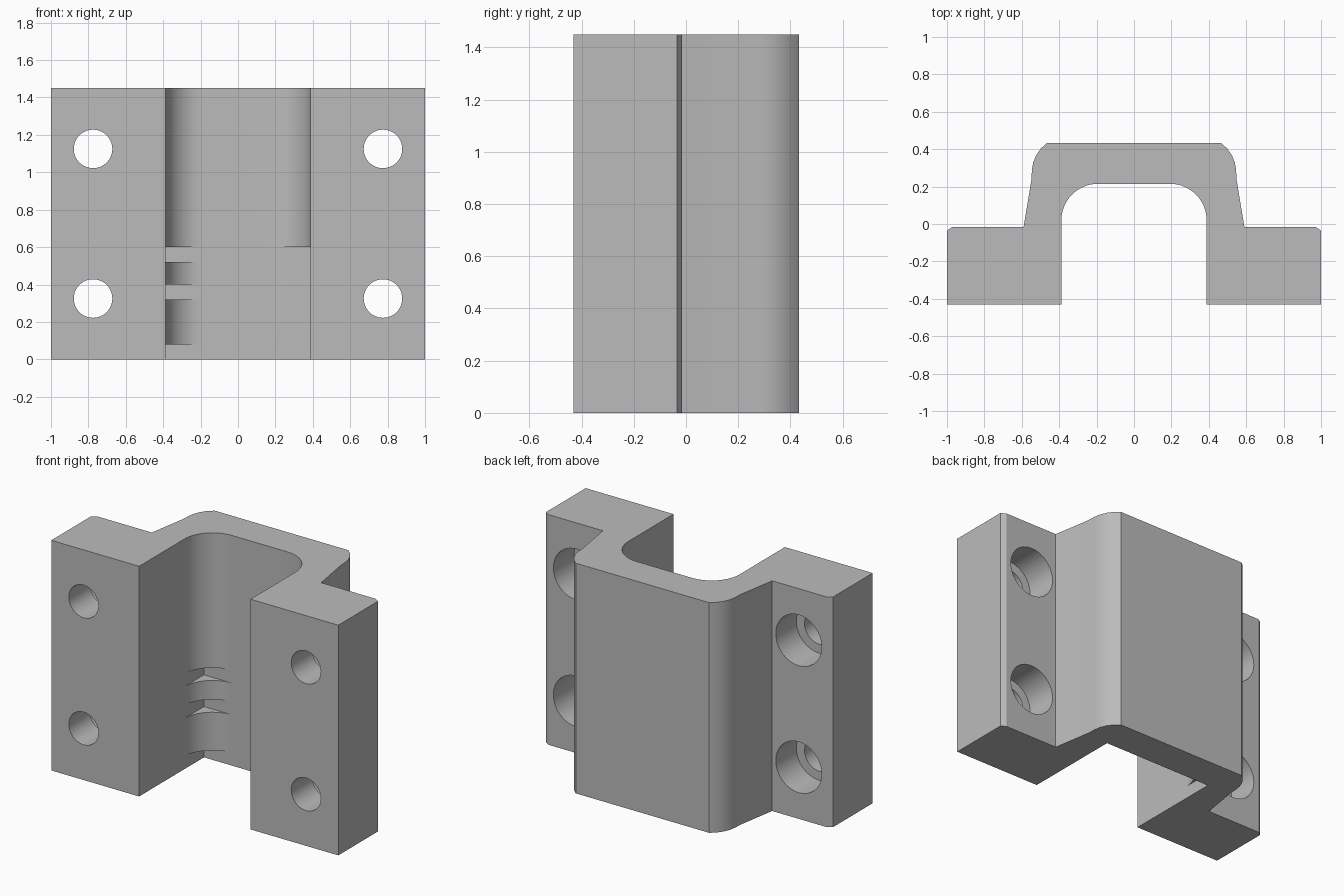
import bpy, bmesh, math
from mathutils import Matrix

cube = bpy.data.objects.get("Cube")
if cube:
    bpy.data.objects.remove(cube, do_unlink=True)

HEIGHT = 1.45
WALL, BACK, RADIUS = 0.388, 0.215, 0.195   # channel half width, depth, corner radius

grey = bpy.data.materials.new("plain_grey")
grey.use_nodes = True
grey.diffuse_color = (0.5, 0.5, 0.5, 1)
grey.node_tree.nodes["Principled BSDF"].inputs["Base Color"].default_value = grey.diffuse_color


def add_object(name, bm):
    bmesh.ops.recalc_face_normals(bm, faces=bm.faces)
    mesh = bpy.data.meshes.new(name)
    bm.to_mesh(mesh)
    bm.free()
    mesh.materials.append(grey)
    obj = bpy.data.objects.new(name, mesh)
    bpy.context.collection.objects.link(obj)
    return obj


def prism(name, outline, z0, z1):
    bm = bmesh.new()
    face = bm.faces.new([bm.verts.new((x, y, z0)) for x, y in outline])
    top = bmesh.ops.extrude_face_region(bm, geom=[face])["geom"]
    bmesh.ops.translate(bm, vec=(0, 0, z1 - z0),
                        verts=[v for v in top if isinstance(v, bmesh.types.BMVert)])
    return add_object(name, bm)


def bore(name, x, z, radius, y0, y1):
    bm = bmesh.new()
    place = Matrix.Translation((x, (y0 + y1) / 2, z)) @ Matrix.Rotation(math.pi / 2, 4, "X")
    bmesh.ops.create_cone(bm, cap_ends=True, segments=48, radius1=radius,
                          radius2=radius, depth=y1 - y0, matrix=place)
    return add_object(name, bm)


def cut(target, cutter):
    cutter.hide_render = True
    mod = target.modifiers.new("cut", "BOOLEAN")
    mod.operation, mod.solver, mod.object = "DIFFERENCE", "EXACT", cutter
    bpy.context.view_layer.objects.active = target
    bpy.ops.object.modifier_apply(modifier=mod.name)
    bpy.data.objects.remove(cutter, do_unlink=True)


# Bracket body: half outline from the channel centre round to the back, mirrored
half = []
for i in range(17):
    a = math.pi / 2 * (1 - i / 16)
    half.append((WALL - RADIUS + RADIUS * math.cos(a), BACK - RADIUS + RADIUS * math.sin(a)))
half += [(WALL, -0.43), (1, -0.43), (1, -0.035), (0.97, -0.015), (0.59, -0.015),
         (0.548, 0.24), (0.546, 0.29), (0.539, 0.33), (0.522, 0.37),
         (0.497, 0.405), (0.465, 0.433)]
outline = half + [(-x, y) for x, y in reversed(half)]
body = prism("bracket_body", outline, 0, HEIGHT)

# Square corner recesses: whole lower corner on the left, slots between ribs on the right
for side, z0, z1 in ((1, -0.1, 0.6), (-1, -0.1, 0.08), (-1, 0.32, 0.4), (-1, 0.52, 0.6)):
    x0, x1, y0 = side * 0.15, side * WALL, -0.05
    cut(body, prism("corner_cutter", [(x0, y0), (x1, y0), (x1, BACK), (x0, BACK)], z0, z1))

# Counterbored screw holes
for x in (-0.775, 0.775):
    for z in (0.325, 1.125):
        cut(body, bore("screw_hole_cutter", x, z, 0.103, -0.6, 0.1))
        cut(body, bore("screw_head_cutter", x, z, 0.16, -0.22, 0.1))

# Smooth curved walls, keep edges crisp
bpy.ops.object.select_all(action="DESELECT")
body.select_set(True)
bpy.context.view_layer.objects.active = body
bpy.ops.object.shade_smooth_by_angle(angle=math.radians(30))
